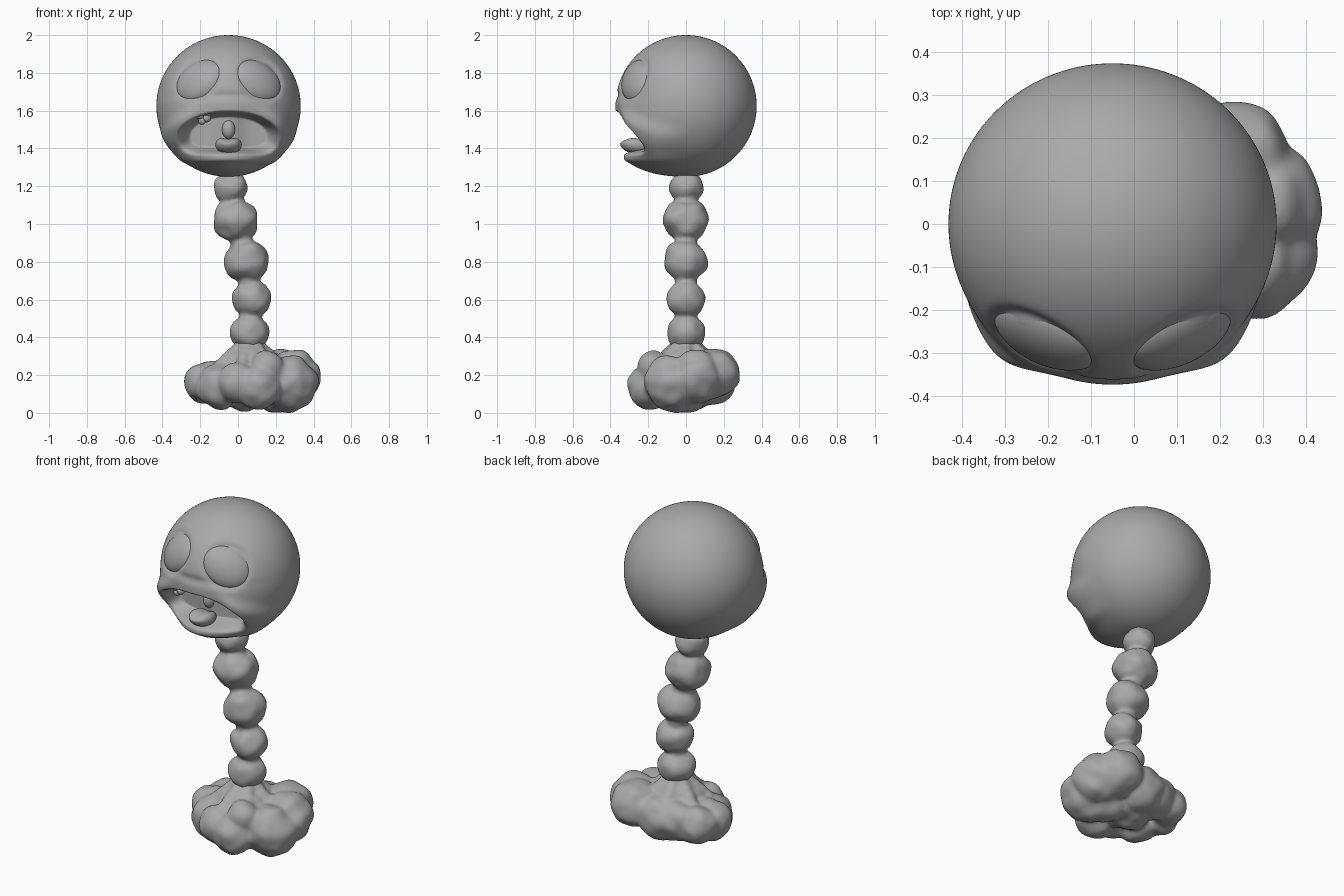
import bpy, bmesh, math, random
from mathutils import Vector, Matrix, noise

random.seed(4)
cube = bpy.data.objects.get("Cube")
if cube:
    bpy.data.objects.remove(cube, do_unlink=True)

clay = bpy.data.materials.new("grey_clay")
clay.use_nodes = True
grey = (0.4, 0.4, 0.4, 1)
clay.diffuse_color = grey
clay.node_tree.nodes["Principled BSDF"].inputs["Base Color"].default_value = grey


def finish(name, bm):
    mesh = bpy.data.meshes.new(name)
    bm.to_mesh(mesh)
    bm.free()
    mesh.materials.append(clay)
    for p in mesh.polygons:
        p.use_smooth = True
    obj = bpy.data.objects.new(name, mesh)
    bpy.context.collection.objects.link(obj)
    return obj


def ball(bm, centre, radii, turn=Matrix(), lumps=0.0, detail=4):
    """Add an ellipsoid, optionally made lumpy."""
    verts = bmesh.ops.create_icosphere(bm, subdivisions=detail, radius=1)["verts"]
    for v in verts:
        p = Vector([a * b for a, b in zip(v.co, radii)])
        p *= 1 + lumps * noise.noise((p + Vector(centre)) * 13)
        v.co = Vector(centre) + turn @ p


def fuse(obj, voxel, rounds):
    """Melt overlapping balls into one soft surface."""
    m = obj.modifiers.new("fuse", "REMESH")
    m.mode = "VOXEL"
    m.voxel_size = voxel
    m.use_smooth_shade = True
    s = obj.modifiers.new("soften", "SMOOTH")
    s.factor = 0.5
    s.iterations = rounds


def smooth(a, b, x):
    t = min(1, max(0, (x - a) / (b - a)))
    return t * t * (3 - 2 * t)


def bell(x, width):
    return math.exp(-(x / width) ** 2)


# Head: a ball with cheeks, lips, jaw, eye sockets and a hollow mouth
HEAD = Vector((-0.05, 0, 1.625))
eye_dirs = {side: Vector((side * 0.173, -0.29, 0.15)).normalized() for side in (-1, 1)}

bm = bmesh.new()
bmesh.ops.create_icosphere(bm, subdivisions=7, radius=1)
for v in bm.verts:
    n = v.co.copy()
    p = Vector((n.x * 0.382, n.y * 0.374, n.z * 0.375))
    u, w = p.x, p.z
    front = smooth(0.05, -0.12, p.y)
    if front > 0:
        height = w + 0.137 + 0.6 * u * u
        d = (abs(u / 0.272) ** 2.6 + abs(height / 0.108) ** 2.6) ** (1 / 2.6)
        hollow = 1 - smooth(0.72, 1.05, d)
        push = 0.018 if height < 0 else 0.018 * smooth(0.1, 0.28, abs(u))
        p += n * push * bell(d - 1.2, 0.25) * front
        p.y -= 0.05 * bell(abs(u) - 0.26, 0.08) * bell(height, 0.13) * front
        p.y -= 0.075 * bell(w + 0.315, 0.08) * bell(u, 0.19) * front
        p.y += 0.01 * bell(w - 0.055, 0.025) * bell(u, 0.25) * front
        for e in eye_dirs.values():
            p -= n * 0.012 * bell((n - e).length - 0.3, 0.06)
        back = max(p.y, -0.17 - 0.04 * bell(u, 0.08))
        p.y += (back - p.y) * hollow * front
    v.co = HEAD + p
finish("head", bm)

# Bulging eyes, slanting up toward the middle
for side, name in ((-1, "right_eye"), (1, "left_eye")):
    n = eye_dirs[side]
    long_axis = Vector((-side * math.cos(0.35), 0, math.sin(0.35)))
    long_axis = (long_axis - n * long_axis.dot(n)).normalized()
    turn = Matrix((long_axis, n.cross(long_axis), n)).transposed()
    bm = bmesh.new()
    ball(bm, HEAD + n * 0.323, (0.14, 0.112, 0.063), turn, detail=5)
    finish(name, bm)

# Cupped tongue resting on the jaw, and the throat behind it
bm = bmesh.new()
ball(bm, (-0.05, -0.265, 1.42), (0.07, 0.085, 0.05), Matrix.Rotation(-0.15, 3, "X"))
for v in bm.verts:
    v.co.z -= 0.02 * bell(v.co.x + 0.05, 0.04) * smooth(1.42, 1.46, v.co.z)
finish("tongue", bm)
bm = bmesh.new()
ball(bm, (-0.05, -0.2, 1.5), (0.035, 0.035, 0.05))
finish("throat_bump", bm)

# Crooked little tooth under the upper lip
bm = bmesh.new()
for x, z, r in ((-0.2, 1.575, 0.022), (-0.165, 1.56, 0.022), (-0.19, 1.545, 0.02),
                (-0.16, 1.59, 0.024)):
    ball(bm, (x, -0.305, z), (r, r, r), detail=3)
finish("tooth", bm)

# Neck: a bent string of lumpy beads
bm = bmesh.new()
beads = [(-0.038, 1.195, 0.092), (-0.01, 1.02, 0.122), (0.045, 0.805, 0.118),
         (0.073, 0.6, 0.103), (0.062, 0.425, 0.103)]
for x, z, r in beads:
    ball(bm, (x, 0, z), (r, r, r * 0.93), lumps=0.13)
for (x, z, r), (x2, z2, r2) in zip(beads, beads[1:]):
    ball(bm, ((x + x2) / 2, 0, (z + z2) / 2), (0.06, 0.06, 0.08))
fuse(finish("neck_beads", bm), 0.01, 4)

# Base: a cloud of merged lobes
bm = bmesh.new()
lobes = [(0.06, 0.0, 0.19, 0.18), (0.27, -0.07, 0.155, 0.15), (0.295, 0.05, 0.19, 0.142),
         (0.23, 0.15, 0.21, 0.135), (0.11, -0.19, 0.14, 0.12), (0.0, -0.18, 0.16, 0.11),
         (0.15, -0.17, 0.24, 0.09), (-0.18, 0.0, 0.16, 0.108), (-0.1, -0.09, 0.14, 0.12),
         (-0.15, 0.1, 0.165, 0.11), (0.07, 0.14, 0.17, 0.13), (-0.03, 0.12, 0.17, 0.12),
         (0.2, 0.0, 0.12, 0.12), (0.02, 0.0, 0.12, 0.11), (0.06, 0.0, 0.32, 0.085)]
for x, y, z, r in lobes:
    ball(bm, (x, y, z), (r, r, r), lumps=0.12)
for i in range(14):
    a = i * math.tau / 14
    reach = random.uniform(0.15, 0.19)
    size = random.uniform(0.06, 0.085)
    ball(bm, (0.07 + 1.2 * reach * math.cos(a), reach * math.sin(a),
              random.uniform(0.1, 0.22)), (size, size, size), lumps=0.1, detail=3)
# Ridges running up to the neck
for i in range(7):
    a = i * math.tau / 7
    for k in range(4):
        reach = 0.06 + 0.035 * k
        ball(bm, (0.06 + reach * math.cos(a), reach * math.sin(a), 0.34 - 0.03 * k),
             (0.04, 0.04, 0.04), detail=3)
fuse(finish("cloud_base", bm), 0.01, 12)
